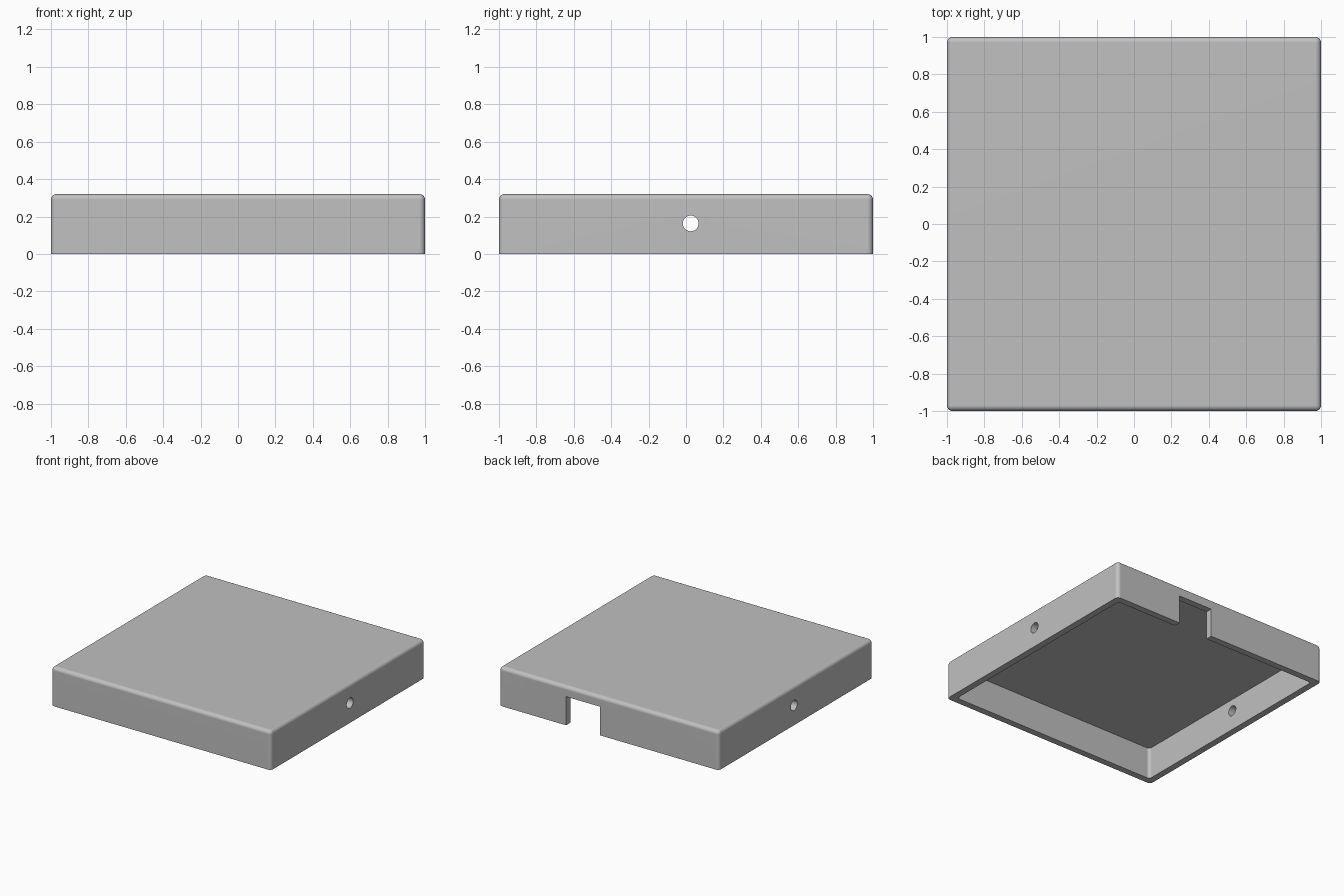
import bpy, bmesh, math
from mathutils import Matrix, Vector

if "Cube" in bpy.data.objects:
    bpy.data.objects.remove(bpy.data.objects["Cube"])

HEIGHT, WALL, CEILING = 0.32, 0.055, 0.26

grey = bpy.data.materials.new("plain grey")
grey.diffuse_color = (0.53, 0.53, 0.53, 1)
grey.use_nodes = True
grey.node_tree.nodes["Principled BSDF"].inputs["Base Color"].default_value = grey.diffuse_color


def finish(bm, name):
    mesh = bpy.data.meshes.new(name)
    bm.to_mesh(mesh)
    bm.free()
    mesh.materials.append(grey)
    obj = bpy.data.objects.new(name, mesh)
    bpy.context.collection.objects.link(obj)
    return obj


def box(name, low, high, radius=0, round_top=False):
    """Box with rounded upright edges and, if asked, a rounded top rim."""
    low, high = Vector(low), Vector(high)
    bm = bmesh.new()
    bmesh.ops.create_cube(bm, size=1)
    bmesh.ops.scale(bm, vec=high - low, verts=bm.verts)
    bmesh.ops.translate(bm, vec=(low + high) / 2, verts=bm.verts)
    if radius:
        mid = (low.z + high.z) / 2
        edges = []
        for e in bm.edges:
            za, zb = (v.co.z for v in e.verts)
            if abs(za - zb) > 1e-4 or (round_top and za > mid):
                edges.append(e)
        bmesh.ops.bevel(bm, geom=edges, offset=radius, segments=5,
                        profile=0.5, affect='EDGES')
    return finish(bm, name)


def cut(target, cutter):
    mod = target.modifiers.new("cut", 'BOOLEAN')
    mod.operation = 'DIFFERENCE'
    mod.solver = 'EXACT'
    mod.object = cutter
    bpy.context.view_layer.objects.active = target
    bpy.ops.object.modifier_apply(modifier=mod.name)
    bpy.data.objects.remove(cutter)


# Rounded cover, open underneath
cover = box("cover", (-1, -1, 0), (1, 1, HEIGHT), 0.03, True)

# Hollow inside
inner = 1 - WALL
cut(cover, box("cavity_cutter", (-inner, -inner, -0.1), (inner, inner, CEILING), 0.025))

# Connector notch in the back wall
cut(cover, box("notch_cutter", (0.08, 0.8, -0.1), (0.39, 1.1, 0.235)))

# Round hole through both side walls
bm = bmesh.new()
bmesh.ops.create_cone(bm, cap_ends=True, segments=32, radius1=0.042, radius2=0.042, depth=2.4,
                      matrix=Matrix.Translation((0, 0.025, 0.163)) @ Matrix.Rotation(math.pi / 2, 4, 'Y'))
cut(cover, finish(bm, "hole_cutter"))

# Smooth rounded edges, flat broad faces
bpy.ops.object.select_all(action='DESELECT')
cover.select_set(True)
bpy.context.view_layer.objects.active = cover
bpy.ops.object.shade_smooth_by_angle(angle=math.radians(35))
weighted = cover.modifiers.new("even_normals", 'WEIGHTED_NORMAL')
weighted.keep_sharp = True
